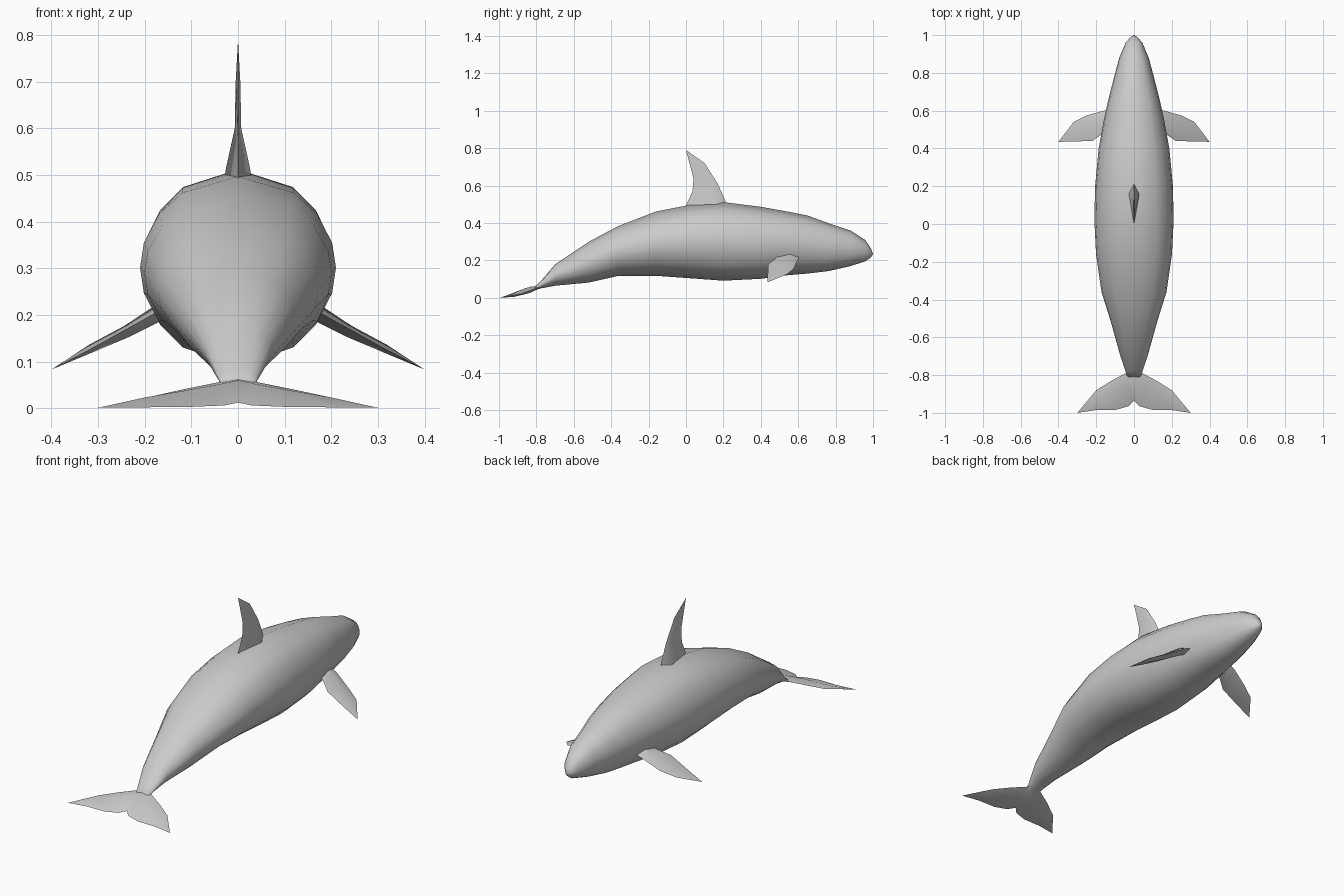
import bpy, bmesh, math
from mathutils import Vector

if "Cube" in bpy.data.objects:
    bpy.data.objects.remove(bpy.data.objects["Cube"])

grey = bpy.data.materials.new("plain_grey")
grey.diffuse_color = (0.6, 0.6, 0.6, 1)
grey.use_nodes = True
grey.node_tree.nodes["Principled BSDF"].inputs["Base Color"].default_value = grey.diffuse_color


def loft(name, rings, angle):
    """Skin a list of equal-length point rings, close the ends and weld tips."""
    bm = bmesh.new()
    loops = [[bm.verts.new(p) for p in ring] for ring in rings]
    n = len(loops[0])
    for a, b in zip(loops, loops[1:]):
        for i in range(n):
            j = (i + 1) % n
            bm.faces.new((a[i], a[j], b[j], b[i]))
    bm.faces.new(loops[0])
    bm.faces.new(loops[-1])
    bmesh.ops.remove_doubles(bm, verts=bm.verts, dist=0.0005)
    bmesh.ops.recalc_face_normals(bm, faces=bm.faces)
    me = bpy.data.meshes.new(name)
    bm.to_mesh(me)
    bm.free()
    me.materials.append(grey)
    ob = bpy.data.objects.new(name, me)
    bpy.context.collection.objects.link(ob)
    bpy.ops.object.select_all(action='DESELECT')
    ob.select_set(True)
    bpy.context.view_layer.objects.active = ob
    bpy.ops.object.shade_smooth_by_angle(angle=math.radians(angle))
    return ob


def blade(lead, trail, thick, axis, at=0.4):
    """Four-point fin section: leading edge, ridge, trailing edge, ridge."""
    lead, trail = Vector(lead), Vector(trail)
    mid, off = lead.lerp(trail, at), Vector(axis) * thick
    return [lead, mid + off, trail, mid - off]


# Body: y, top z, bottom z, half width
stations = [
    (-0.81, 0.060, 0.040, 0.035), (-0.78, 0.085, 0.050, 0.045),
    (-0.70, 0.180, 0.065, 0.072), (-0.52, 0.300, 0.082, 0.122),
    (-0.36, 0.385, 0.118, 0.172), (-0.16, 0.462, 0.118, 0.201),
    (0.02, 0.497, 0.105, 0.210), (0.20, 0.512, 0.092, 0.206),
    (0.40, 0.487, 0.102, 0.187), (0.55, 0.460, 0.122, 0.160),
    (0.65, 0.440, 0.130, 0.138), (0.76, 0.400, 0.143, 0.110),
    (0.88, 0.360, 0.170, 0.078), (0.96, 0.308, 0.196, 0.044),
    (0.99, 0.262, 0.217, 0.018), (1.00, 0.235, 0.235, 0.0)]
quarter = [0, 35, 54, 74, 90]
angles = quarter + [180 - a for a in quarter[-2::-1]]
angles += [360 - a for a in angles[-2:0:-1]]
rings = []
for y, top, low, w in stations:
    c, h = (top + low) / 2, (top - low) / 2
    rings.append([(w * math.sin(math.radians(a)), y, c + h * math.cos(math.radians(a)))
                  for a in angles])
loft("body", rings, 60)

# Dorsal fin: leading y, z / trailing y, z / half thickness
dorsal = [(0.215, 0.49, 0.00, 0.475, 0.030), (0.21, 0.52, 0.00, 0.495, 0.026),
          (0.17, 0.61, 0.035, 0.57, 0.007), (0.10, 0.72, 0.04, 0.64, 0.005),
          (0.00, 0.79, 0.00, 0.79, 0.0)]
loft("dorsal_fin", [blade((0, a, b), (0, c, d), t, (1, 0, 0), 0.25)
                    for a, b, c, d, t in dorsal], 30)

# Flippers: leading edge point, trailing edge point, half thickness
flipper = [((0.11, 0.605, 0.225), (0.12, 0.50, 0.235), 0.018),
           ((0.16, 0.60, 0.208), (0.17, 0.475, 0.208), 0.018),
           ((0.25, 0.575, 0.155), (0.22, 0.44, 0.18), 0.013),
           ((0.32, 0.54, 0.126), (0.31, 0.437, 0.130), 0.009),
           ((0.40, 0.435, 0.083), (0.40, 0.435, 0.083), 0.0)]
for side, label in ((1, "right"), (-1, "left")):
    rings = [blade((side * a[0], *a[1:]), (side * b[0], *b[1:]), t,
                   (side * 0.45, 0, 0.89)) for a, b, t in flipper]
    loft(label + "_flipper", rings, 30)

# Tail fluke: x, leading y, z / trailing x, y, z / half thickness
half = [(0.045, -0.79, 0.055, 0.03, -0.965, 0.006, 0.016),
        (0.12, -0.83, 0.040, 0.10, -0.985, 0.003, 0.013),
        (0.20, -0.88, 0.022, 0.20, -0.985, 0.002, 0.009),
        (0.30, -1.00, 0.001, 0.30, -1.00, 0.001, 0.0)]
centre = [blade((0, -0.76, 0.065), (0, -0.935, 0.012), 0.016, (0, 0, 1))]


def fluke_half(s):
    return [blade((s * a, b, c), (s * d, e, f), t, (0, 0, 1))
            for a, b, c, d, e, f, t in half]


loft("tail_fluke", fluke_half(-1)[::-1] + centre + fluke_half(1), 60)
